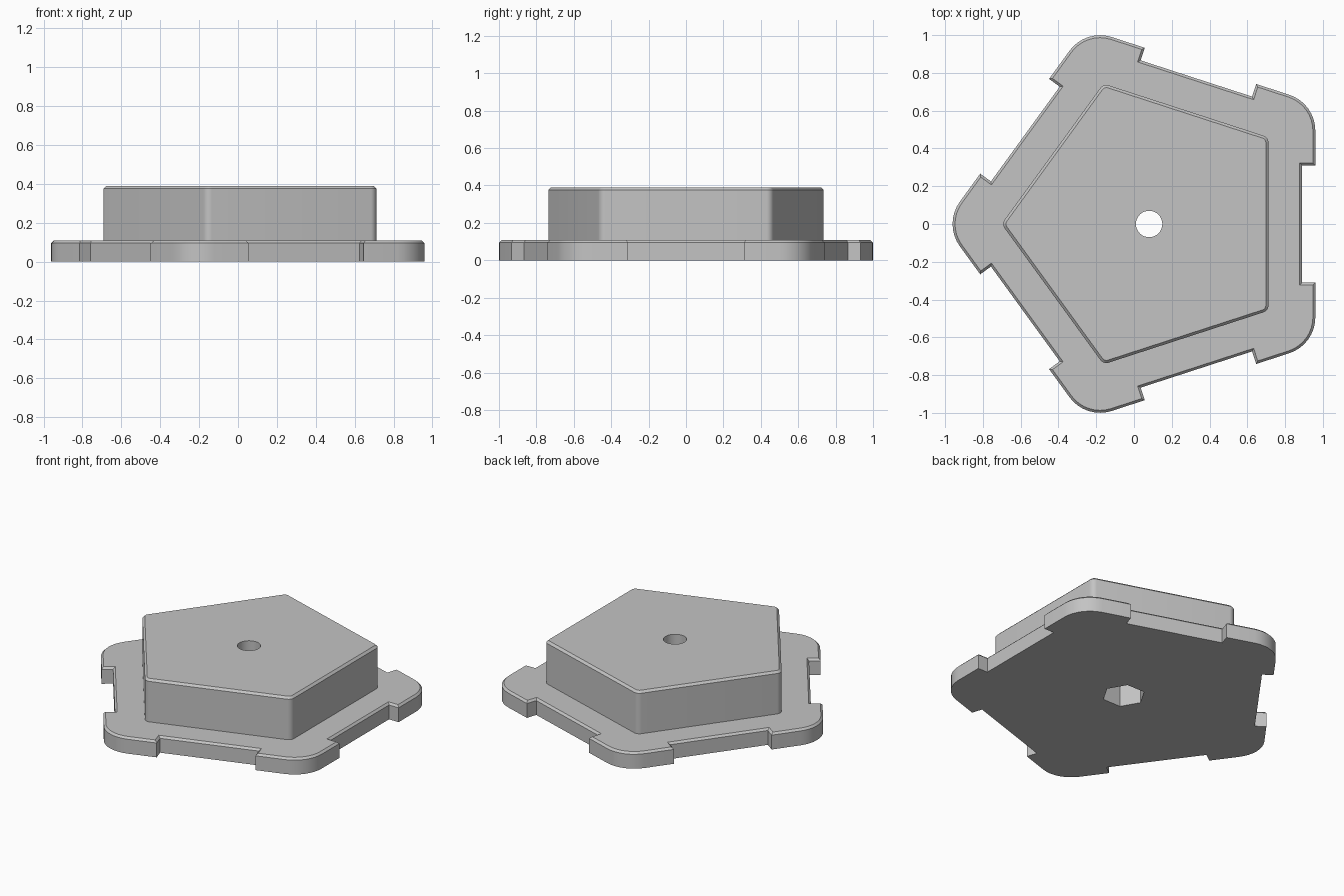
import bpy
import bmesh
from math import cos, sin, pi, radians
from mathutils import Matrix, Vector

CENTRE_X = 0.08
STEP = 2 * pi / 5

cube = bpy.data.objects.get("Cube")
if cube:
    bpy.data.objects.remove(cube, do_unlink=True)

grey = bpy.data.materials.new("plain grey")
grey.use_nodes = True
colour = (0.55, 0.55, 0.55, 1)
grey.diffuse_color = colour
grey.node_tree.nodes["Principled BSDF"].inputs["Base Color"].default_value = colour


def pentagon(apothem, radius, inset=0, notch=None, segments=8):
    """Rounded pentagon outline, optionally notched at the middle of each side."""
    reach = (apothem - radius) / cos(pi / 5)
    side, round_r = apothem - inset, radius - inset
    points = []
    for i in range(5):
        turn = Matrix.Rotation(i * STEP, 2)
        if notch:
            half, floor = notch[0] + inset, notch[1] - inset
            corners = [(side, -half), (floor, -half), (floor, half), (side, half)]
            points += [turn @ Vector(p) for p in corners]
        middle = Vector((cos(pi / 5), sin(pi / 5))) * reach
        for k in range(segments + 1):
            a = STEP * k / segments
            points.append(turn @ (middle + Vector((cos(a), sin(a))) * round_r))
    return points


def prism(name, rings):
    """Solid lofted through (outline, height) rings and capped at both ends."""
    bm = bmesh.new()
    loops = [[bm.verts.new((p.x + CENTRE_X, p.y, z)) for p in outline]
             for outline, z in rings]
    for low, high in zip(loops, loops[1:]):
        n = len(low)
        for i in range(n):
            j = (i + 1) % n
            bm.faces.new((low[i], low[j], high[j], high[i]))
    bm.faces.new(loops[0][::-1])
    bm.faces.new(loops[-1])
    mesh = bpy.data.meshes.new(name)
    bm.to_mesh(mesh)
    bm.free()
    mesh.materials.append(grey)
    obj = bpy.data.objects.new(name, mesh)
    bpy.context.collection.objects.link(obj)
    return obj


def chamfered(name, bottom, top, chamfer, **shape):
    outer = pentagon(**shape)
    inner = pentagon(inset=chamfer, **shape)
    return prism(name, [(outer, bottom), (outer, top - chamfer), (inner, top)])


def polygon(sides, radius):
    return [Vector((cos(2 * pi * i / sides), sin(2 * pi * i / sides))) * radius
            for i in range(sides)]


# Notched base plate and raised block
base = chamfered("base_plate", 0, 0.108, 0.013, apothem=0.88, radius=0.2,
                 notch=(0.31, 0.81))
block = chamfered("raised_block", 0.108, 0.39, 0.014, apothem=0.632, radius=0.04)

# Round bolt hole with a hexagonal pocket underneath
hole, pocket = polygon(32, 0.07), polygon(6, 0.13)
cutters = [prism("bolt_hole_cutter", [(hole, -0.1), (hole, 0.6)]),
           prism("nut_pocket_cutter", [(pocket, -0.1), (pocket, 0.2)])]
for obj in (base, block):
    bpy.ops.object.select_all(action="DESELECT")
    obj.select_set(True)
    bpy.context.view_layer.objects.active = obj
    for cutter in cutters:
        cut = obj.modifiers.new("cut", "BOOLEAN")
        cut.operation = "DIFFERENCE"
        cut.solver = "EXACT"
        cut.object = cutter
        bpy.ops.object.modifier_apply(modifier=cut.name)
    bpy.ops.object.shade_smooth_by_angle(angle=radians(30))
for cutter in cutters:
    bpy.data.objects.remove(cutter, do_unlink=True)
